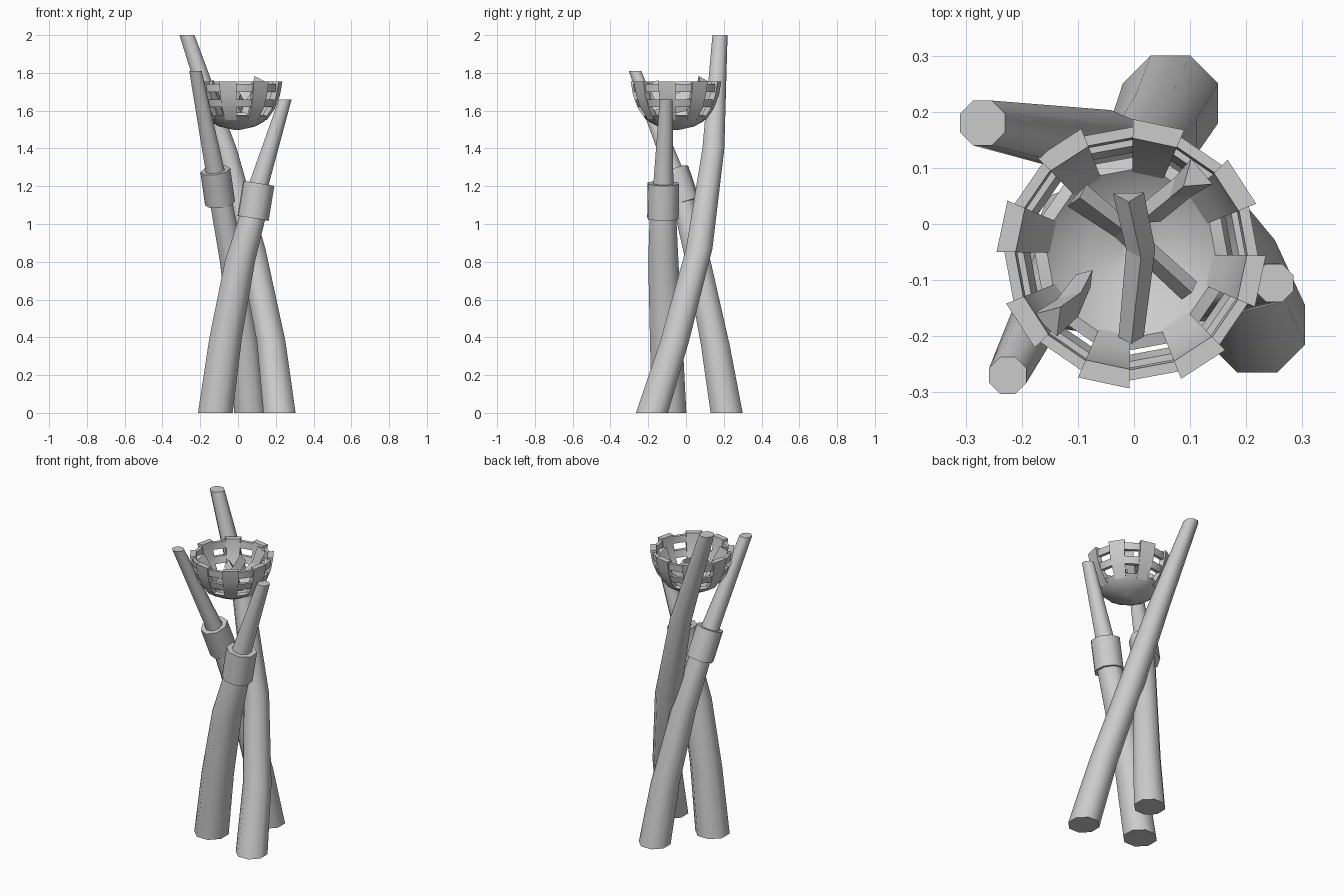
import bpy, bmesh, math
from mathutils import Vector

if "Cube" in bpy.data.objects:
    bpy.data.objects.remove(bpy.data.objects["Cube"])

BOWL = Vector((-0.005, -0.053, 0))


def finish(bm, name, angle=50):
    bmesh.ops.recalc_face_normals(bm, faces=bm.faces)
    me = bpy.data.meshes.new(name)
    bm.to_mesh(me)
    bm.free()
    ob = bpy.data.objects.new(name, me)
    bpy.context.collection.objects.link(ob)
    bpy.ops.object.select_all(action='DESELECT')
    ob.select_set(True)
    bpy.context.view_layer.objects.active = ob
    if angle:
        bpy.ops.object.shade_smooth_by_angle(angle=math.radians(angle))
    return ob


def bridge(bm, rings, loop=False):
    n = len(rings[0])
    pairs = list(zip(rings, rings[1:]))
    if loop:
        pairs.append((rings[-1], rings[0]))
    for a, b in pairs:
        for i in range(n):
            j = (i + 1) % n
            bm.faces.new((a[i], a[j], b[j], b[i]))


def log(name, path):
    """Tapered eight-sided pole; path = (x, y, z, radius)."""
    bm = bmesh.new()
    rings = []
    for x, y, z, r in path:
        r /= math.cos(math.pi / 8)
        rings.append([bm.verts.new((x + r * math.cos(a), y + r * math.sin(a), z))
                      for a in [math.pi / 8 + k * math.pi / 4 for k in range(8)]])
    bridge(bm, rings)
    bm.faces.new(rings[0])
    bm.faces.new(rings[-1])
    finish(bm, name)


def collar(name, p, q, r_out, r_in):
    """Thick sleeve around a pole, from p to q."""
    p, q = Vector(p), Vector(q)
    rot = (q - p).to_track_quat('Z', 'Y')
    bm = bmesh.new()
    rings = []
    for c, r in ((p, r_in), (p, r_out), (q, r_out), (q, r_in)):
        rings.append([bm.verts.new(c + rot @ Vector((r * math.cos(a), r * math.sin(a), 0)))
                      for a in [math.pi / 8 + k * math.pi / 4 for k in range(8)]])
    bridge(bm, rings, True)
    finish(bm, name)


def seg_angle(k):
    return math.radians(78 - 11.25 + 22.5 * k)


def bowl_ring(bm, section):
    """Full sixteen-sided hoop from a closed (r, z) section."""
    rings = [[bm.verts.new(BOWL + Vector((r * math.cos(seg_angle(k)), r * math.sin(seg_angle(k)), z)))
              for k in range(16)] for r, z in section]
    bridge(bm, rings, True)


def slat(bm, k, section):
    """One bent upright strip covering one segment of the bowl."""
    sides = [[bm.verts.new(BOWL + Vector((r * math.cos(a), r * math.sin(a), z)))
              for r, z in section] for a in (seg_angle(k), seg_angle(k + 1))]
    bridge(bm, sides)
    n = len(section)
    for s in sides:
        for i in range(n // 2 - 1):
            bm.faces.new((s[i], s[i + 1], s[n - 2 - i], s[n - 1 - i]))


def stick(name, path):
    """Bent triangular firewood piece; path = (x, y, z, radius)."""
    bm = bmesh.new()
    d = Vector(path[-1][:3]) - Vector(path[0][:3])
    rot = d.to_track_quat('Z', 'Y')
    rings = [[bm.verts.new(Vector((x, y, z)) + rot @ Vector((r * math.cos(a), r * math.sin(a), 0)))
              for a in [math.pi / 2 + t * math.tau / 3 for t in range(3)]] for x, y, z, r in path]
    bridge(bm, rings)
    bm.faces.new(rings[0])
    bm.faces.new(rings[-1])
    finish(bm, name, 0)


# Three crossing poles
log("pole_tall", [(0.22, -0.18, 0, .085), (0.175, -0.06, 0.38, .076), (0.075, 0.07, 0.87, .07),
                  (-0.065, 0.145, 1.4, .058), (-0.27, 0.18, 2.0, .04)])
log("pole_back", [(0.065, 0.215, 0, .085), (0.035, 0.155, 0.36, .076), (-0.03, 0.065, 0.8, .066),
                  (-0.105, -0.035, 1.2, .058), (-0.125, -0.07, 1.3, .05), (-0.225, -0.27, 1.81, .033)])
log("pole_front", [(-0.12, -0.09, 0, .092), (-0.065, -0.105, 0.4, .086), (0.01, -0.12, 0.8, .08),
                   (0.08, -0.122, 1.05, .07), (0.11, -0.12, 1.21, .053), (0.25, -0.105, 1.66, .034)])

# Sleeves on the two shorter poles
collar("collar_back", (-0.095, -0.005, 1.11), (-0.12, -0.065, 1.285), .08, .05)
collar("collar_front", (0.08, -0.122, 1.03), (0.11, -0.12, 1.215), .088, .055)

# Bowl: solid cup
bm = bmesh.new()
bowl_ring(bm, [(.015, 1.498), (.095, 1.516), (.145, 1.543), (.172, 1.572),
               (.15, 1.578), (.128, 1.56), (.08, 1.535), (.015, 1.52)])
bmesh.ops.holes_fill(bm, edges=bm.edges)
finish(bm, "basket_cup")

# Cup floor plug
bm = bmesh.new()
bmesh.ops.create_cone(bm, cap_ends=True, segments=16, radius1=.02, radius2=.02, depth=.02)
bmesh.ops.translate(bm, verts=bm.verts, vec=BOWL + Vector((0, 0, 1.509)))
finish(bm, "basket_floor")

# Bowl: hoops
bm = bmesh.new()
bowl_ring(bm, [(.203, 1.70), (.222, 1.70), (.226, 1.742), (.207, 1.742)])
bowl_ring(bm, [(.18, 1.62), (.2, 1.62), (.212, 1.66), (.192, 1.66)])
finish(bm, "basket_hoops", 30)

# Bowl: upright slats
bm = bmesh.new()
for k in range(0, 16, 2):
    slat(bm, k, [(.158, 1.55), (.2, 1.61), (.227, 1.68), (.24, 1.755),
                 (.206, 1.755), (.197, 1.69), (.173, 1.62), (.14, 1.565)])
finish(bm, "basket_slats", 30)

# Firewood in the bowl
stick("wood_middle", [(-0.01, 0.05, 1.69, .032), (0.012, -0.05, 1.66, .03), (-0.005, -0.205, 1.60, .026)])
stick("wood_cross", [(-0.1, 0.05, 1.63, .03), (-0.02, -0.01, 1.61, .022), (0.1, -0.12, 1.59, .024)])
stick("wood_right", [(0.025, 0.015, 1.6, .026), (0.08, 0.06, 1.67, .026), (0.11, 0.085, 1.765, .034)])
stick("wood_left", [(-0.085, -0.095, 1.58, .02), (-0.11, -0.14, 1.66, .028), (-0.15, -0.17, 1.745, .034)])
